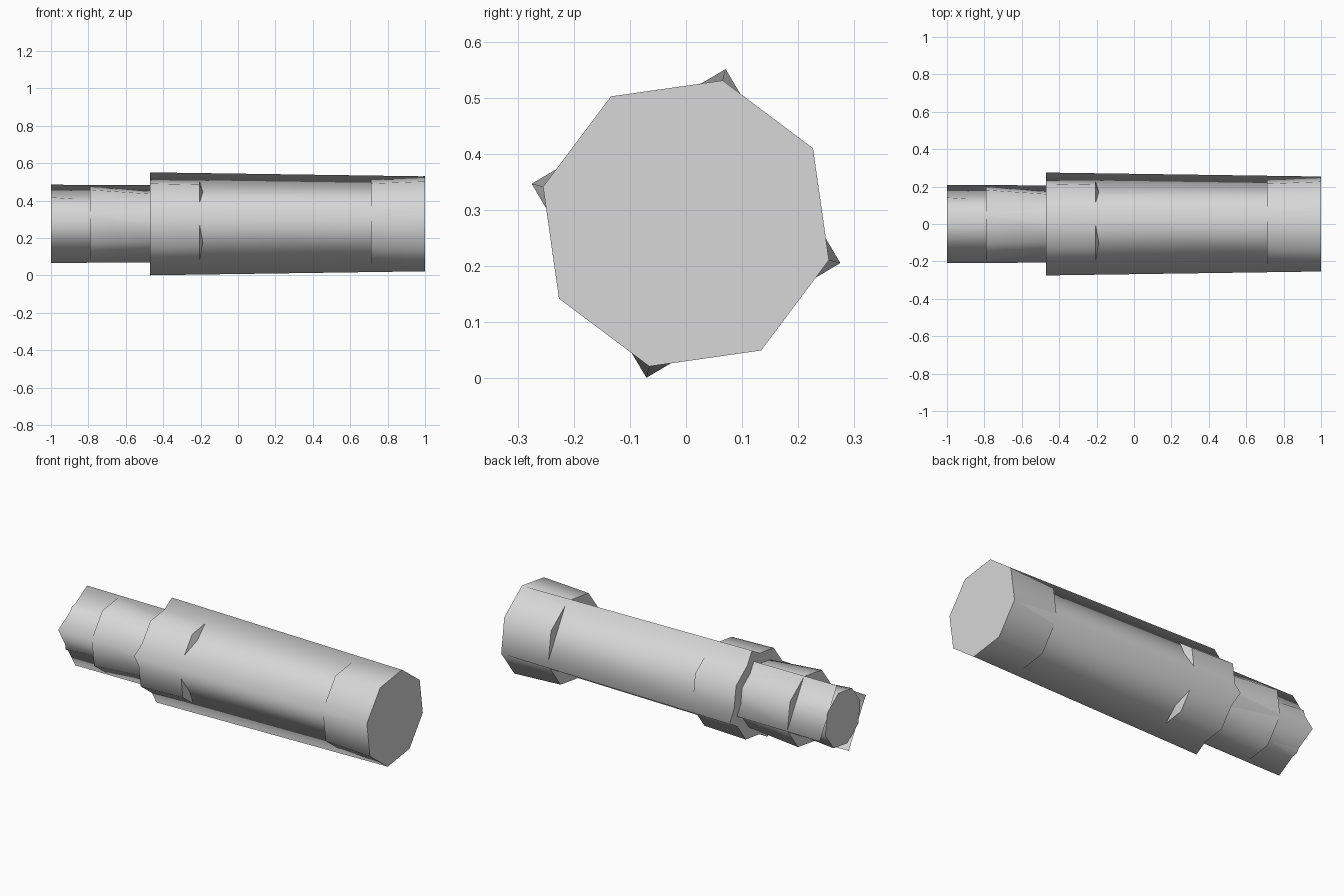
import bpy, bmesh, math

if "Cube" in bpy.data.objects:
    bpy.data.objects.remove(bpy.data.objects["Cube"])

AXIS_Z = 0.276                    # height of the centre line
TURN = math.radians(30.6)         # roll of the octagonal rings

grey = bpy.data.materials.new("light_grey")
grey.diffuse_color = (0.68, 0.68, 0.68, 1)
grey.use_nodes = True
grey.node_tree.nodes["Principled BSDF"].inputs["Base Color"].default_value = grey.diffuse_color


def prism(name, sides, turn, stations, cap_start=True, cap_end=True):
    """Tapered prism along x; stations are (x, radius) pairs."""
    bm = bmesh.new()
    rings = []
    for x, r in stations:
        rings.append([bm.verts.new((x,
                                    r * math.cos(turn + 2 * math.pi * i / sides),
                                    AXIS_Z + r * math.sin(turn + 2 * math.pi * i / sides)))
                      for i in range(sides)])
    for a, b in zip(rings, rings[1:]):
        for i in range(sides):
            j = (i + 1) % sides
            bm.faces.new((a[i], a[j], b[j], b[i])).smooth = True
    if cap_start:
        bm.faces.new(rings[0][::-1])
    if cap_end:
        bm.faces.new(rings[-1])
    bmesh.ops.recalc_face_normals(bm, faces=bm.faces)
    # Crisp rims, softly shaded sides
    for e in bm.edges:
        if abs(e.verts[0].co.x - e.verts[1].co.x) < 1e-4:
            e.smooth = False
    mesh = bpy.data.meshes.new(name)
    bm.to_mesh(mesh)
    bm.free()
    mesh.materials.append(grey)
    obj = bpy.data.objects.new(name, mesh)
    bpy.context.collection.objects.link(obj)
    return obj


CORNER = TURN + math.radians(45)  # roll of the square sections

# Square main barrel, narrowing towards the front end
prism("main_barrel", 4, CORNER, [(-0.47, 0.284), (1.0, 0.262)])
# Octagonal rings whose corners stand out of the flat barrel sides
prism("end_ring", 8, TURN, [(0.71, 0.25), (1.0, 0.263)])
prism("rear_collar", 8, TURN, [(-0.47, 0.25), (-0.205, 0.243), (-0.185, 0.19)])
# Thin square neck, open at its outer end
prism("neck", 4, CORNER, [(-1.0, 0.216), (-0.46, 0.213)], cap_start=False)
# Flared ring on the neck
prism("flared_ring", 8, TURN, [(-0.79, 0.211), (-0.46, 0.185)])
# Plug filling the mouth of the neck
prism("neck_plug", 8, TURN, [(-1.0, 0.164), (-0.78, 0.148)])
